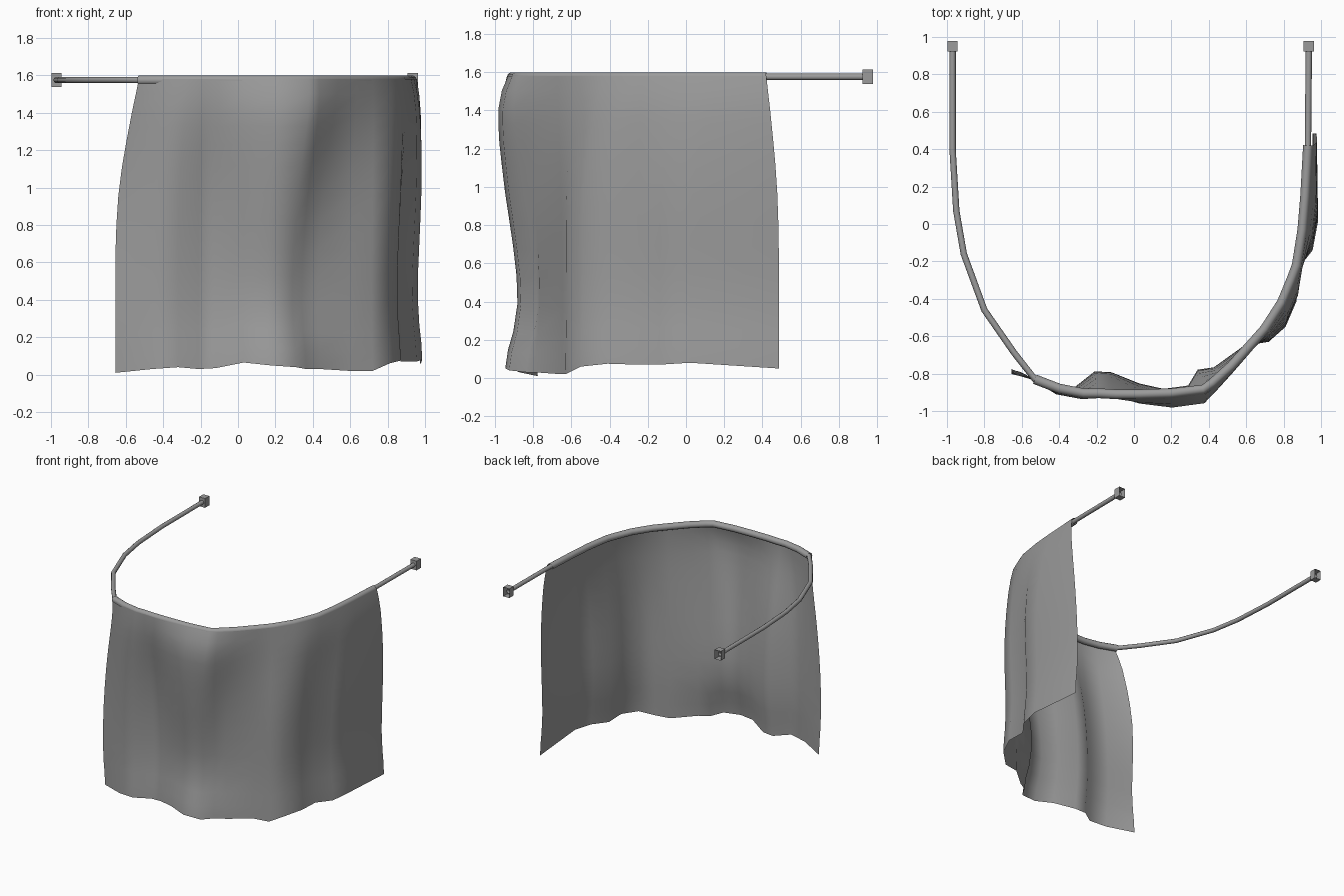
import bpy, bmesh, math
from mathutils import Vector

old = bpy.data.objects.get("Cube")
if old:
    bpy.data.objects.remove(old)

grey = bpy.data.materials.new("plain grey")
grey.use_nodes = True
grey.diffuse_color = (0.33, 0.33, 0.33, 1)
grey.node_tree.nodes["Principled BSDF"].inputs["Base Color"].default_value = (0.33, 0.33, 0.33, 1)

ROD_Z = 1.575


def finish(bm, name, smooth_angle=None):
    mesh = bpy.data.meshes.new(name)
    bm.to_mesh(mesh)
    bm.free()
    mesh.materials.append(grey)
    ob = bpy.data.objects.new(name, mesh)
    bpy.context.collection.objects.link(ob)
    if smooth_angle:
        bpy.ops.object.select_all(action='DESELECT')
        ob.select_set(True)
        bpy.context.view_layer.objects.active = ob
        bpy.ops.object.shade_smooth_by_angle(angle=math.radians(smooth_angle))
    return ob


def grid(bm, rows, wrap=False):
    """Join rows of points into a quad sheet, optionally closed into a tube."""
    vs = [[bm.verts.new(p) for p in row] for row in rows]
    for a, b in zip(vs, vs[1:]):
        for i in range(len(a) if wrap else len(a) - 1):
            j = (i + 1) % len(a)
            bm.faces.new((a[i], a[j], b[j], b[i]))


def sweep(name, path, radius, z, sides=10):
    """Round tube along a level path."""
    rings = []
    for i, p in enumerate(path):
        p = Vector(p)
        d = Vector(path[min(i + 1, len(path) - 1)]) - Vector(path[max(i - 1, 0)])
        n = Vector((d.y, -d.x)).normalized()
        ring = []
        for k in range(sides):
            a = math.tau * k / sides
            q = p + n * radius * math.cos(a)
            ring.append((q.x, q.y, z + radius * math.sin(a)))
        rings.append(ring)
    bm = bmesh.new()
    grid(bm, rings, wrap=True)
    bmesh.ops.recalc_face_normals(bm, faces=bm.faces)
    return finish(bm, name, 50)


# Curtain columns along the rod
top = [(-.53, -.83), (-.40, -.88), (-.27, -.905), (-.19, -.905), (-.1, -.91), (.03, -.91),
       (.2, -.905), (.37, -.885), (.42, -.85), (.52, -.76), (.62, -.65), (.7, -.56),
       (.79, -.42), (.84, -.3), (.87, -.22), (.9, -.03), (.915, .15), (.93, .42)]
# Where each column ends at the bottom (x, y, z), and how strongly it swells
bottom = [(-.655, -.775, .01, -.4), (-.46, -.87, .03, .3), (-.32, -.895, .04, .3),
          (-.21, -.815, .03, .4), (-.12, -.82, .035, .4), (.03, -.9, .065, .7),
          (.17, -.945, .05, .95), (.31, -.925, .04, .95), (.365, -.835, .03, .9),
          (.44, -.79, .03, .4), (.6, -.65, .02, .1), (.72, -.63, .02, .1), (.81, -.55, .06, .25),
          (.87, -.41, .075, .3), (.87, -.25, .07, .25), (.955, -.14, .07, .35),
          (.985, .02, .08, .35), (.975, .485, .05, .3)]

# Rod: left arm, bend along the curtain, right arm
left_arm = [(-.97, .95), (-.97, .4), (-.95, .07), (-.91, -.16), (-.8, -.46), (-.64, -.69)]
sweep("rod", left_arm + top + [(.935, .95)], 0.017, ROD_Z)

# Hem rolled round the rod
sweep("curtain_hem", top, 0.026, ROD_Z - 0.001)

# Hanging cloth: height, blend from top to bottom column, swell
levels = [(1.58, 0, 0), (1.5, .13, .033), (1.4, .3, .05), (1.32, .42, .048), (1.22, .57, .04),
          (1.1, .73, .024), (.95, .88, .003), (.8, .96, -.022), (.65, 1, -.045), (.5, 1, -.063),
          (.35, 1, -.068), (.2, 1, -.045), (.1, 1, -.015), (0, 1, 0)]
rows = []
for z, blend, swell in levels:
    row = []
    for t, (bx, by, bz, weight) in zip(top, bottom):
        p = Vector(t).lerp(Vector((bx, by)), blend)
        out = Vector((max(p.x, 0), min(p.y, 0))).normalized()
        # the cloth leaves the rod on the outside of the hem
        p += out * (swell * weight + .026 * (1 - blend))
        row.append((p.x, p.y, z + bz * (1 - z / 1.58)))
    rows.append(row)
bm = bmesh.new()
grid(bm, rows[::-1])
finish(bm, "curtain", 80)

# Wall brackets: small boxes open towards the wall
for name, x in (("right_bracket", -.97), ("left_bracket", .935)):
    bm = bmesh.new()
    bmesh.ops.create_cube(bm, size=1)
    for v in bm.verts:
        v.co = Vector((x, .95, ROD_Z)) + Vector((v.co.x * .055, v.co.y * .055, v.co.z * .075))
    bm.normal_update()
    back = [f for f in bm.faces if f.normal.y > .9]
    bmesh.ops.delete(bm, geom=back, context='FACES_ONLY')
    finish(bm, name)
